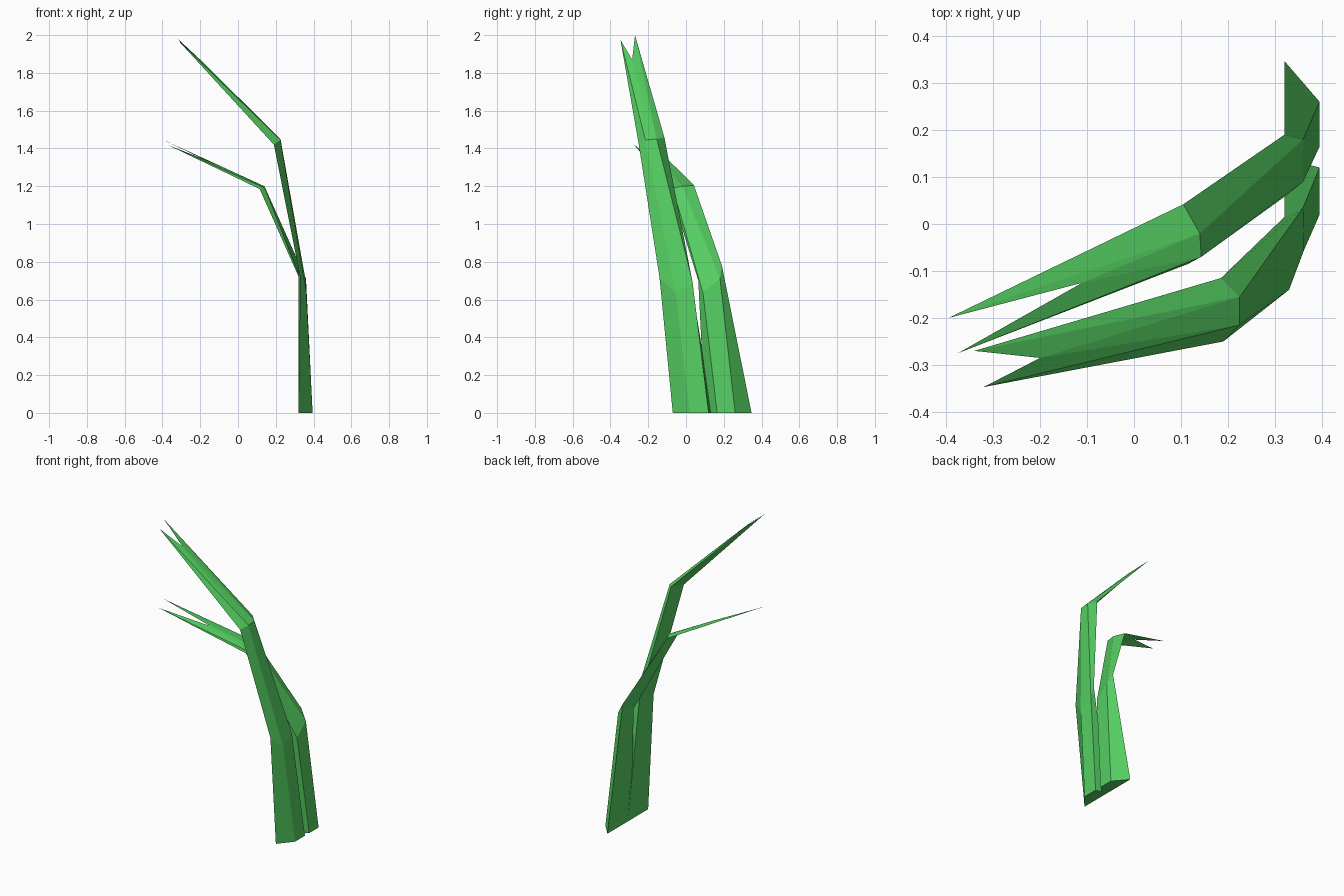
import bpy, bmesh

if "Cube" in bpy.data.objects:
    bpy.data.objects.remove(bpy.data.objects["Cube"])

green = bpy.data.materials.new("leaf_green")
green.diffuse_color = (0.09, 0.62, 0.12, 1)
green.use_nodes = True
green.node_tree.nodes["Principled BSDF"].inputs["Base Color"].default_value = green.diffuse_color


def blade(name, sections, tips, notch):
    """Loft four-sided sections (inner, outer, outer, inner) up to a forked tip."""
    bm = bmesh.new()
    rings = [[bm.verts.new(p) for p in ring] for ring in sections]
    bm.faces.new(rings[0])
    for low, high in zip(rings, rings[1:]):
        for i in range(4):
            j = (i + 1) % 4
            bm.faces.new((low[i], low[j], high[j], high[i]))
    # forked end: two points with a notch between them
    i1, o1, o2, i2 = rings[-1]
    t1, t2 = [bm.verts.new(p) for p in tips]
    n = bm.verts.new(notch)
    for a, b in ((o1, o2), (i1, i2)):
        bm.faces.new((a, n, t1))
        bm.faces.new((a, b, n))
        bm.faces.new((b, t2, n))
    bm.faces.new((i1, o1, t1))
    bm.faces.new((o2, i2, t2))
    bmesh.ops.recalc_face_normals(bm, faces=bm.faces)
    mesh = bpy.data.meshes.new(name)
    bm.to_mesh(mesh)
    bm.free()
    mesh.materials.append(green)
    bpy.context.collection.objects.link(bpy.data.objects.new(name, mesh))


# taller front blade
blade("tall_blade", [
    [(.32, -.07, 0), (.395, .02, 0), (.395, .12, 0), (.32, .14, 0)],
    [(.33, -.14, .715), (.362, -.055, .635), (.36, .035, .69), (.32, .015, .77)],
    [(.19, -.25, 1.42), (.225, -.215, 1.445), (.225, -.155, 1.45), (.185, -.115, 1.46)],
], [(-.32, -.347, 1.975), (-.34, -.27, 2.0)], (-.20, -.285, 1.87))

# shorter back blade
blade("short_blade", [
    [(.32, .10, 0), (.395, .165, 0), (.395, .26, 0), (.32, .347, 0)],
    [(.33, .065, .70), (.36, .09, .635), (.36, .18, .71), (.32, .19, .78)],
    [(.115, -.085, 1.185), (.143, -.07, 1.19), (.14, -.02, 1.2), (.105, .042, 1.205)],
], [(-.375, -.275, 1.42), (-.395, -.20, 1.445)], (-.11, -.125, 1.315))
